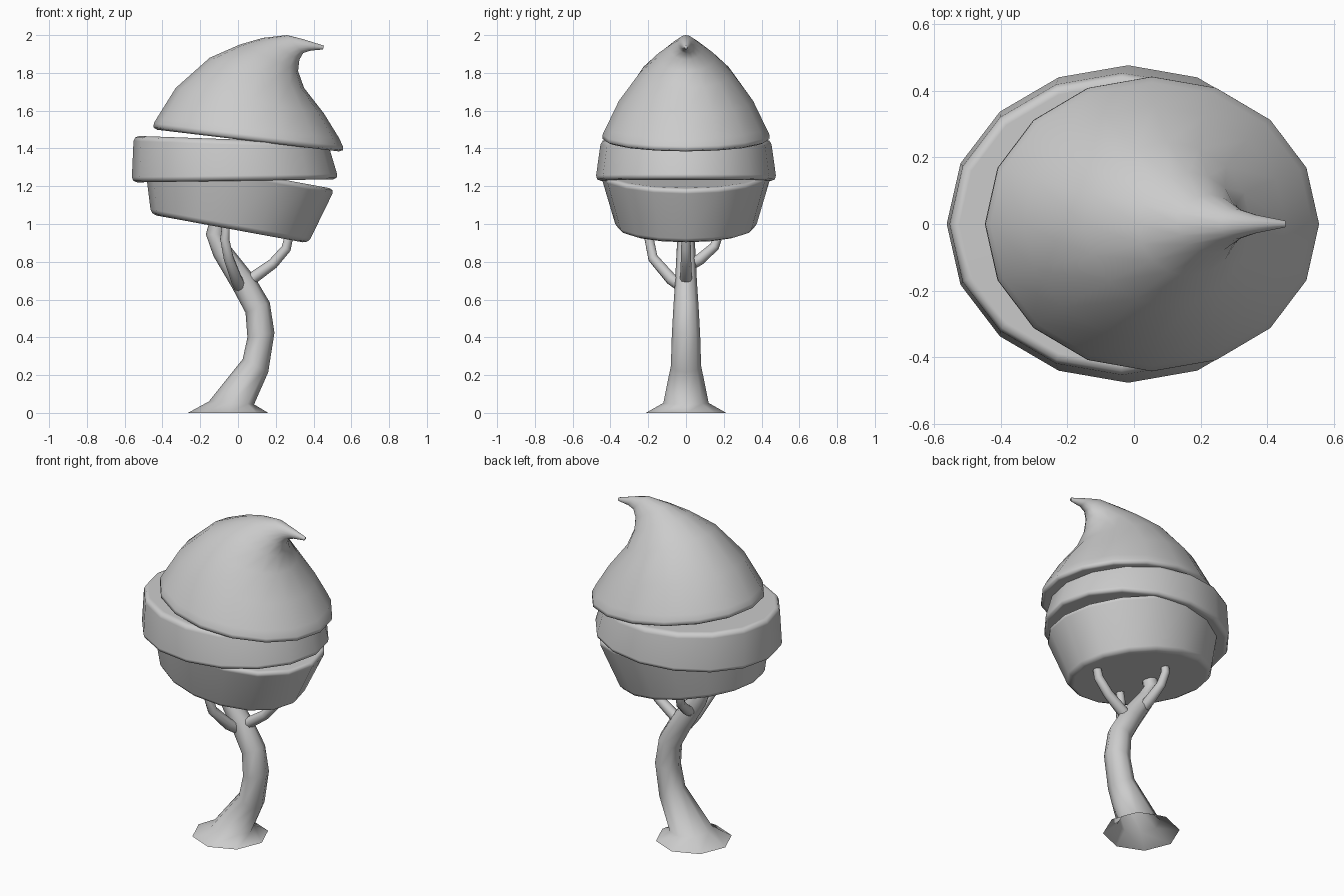
import bpy, bmesh, math
from mathutils import Vector

cube = bpy.data.objects.get("Cube")
if cube:
    bpy.data.objects.remove(cube, do_unlink=True)

grey = bpy.data.materials.new("plain grey")
grey.use_nodes = True
colour = (0.6, 0.6, 0.6, 1)
grey.diffuse_color = colour
grey.node_tree.nodes["Principled BSDF"].inputs["Base Color"].default_value = colour


def finish(obj, angle):
    """Give the part its material and smooth shading."""
    obj.data.materials.clear()
    obj.data.materials.append(grey)
    bpy.ops.object.select_all(action='DESELECT')
    obj.select_set(True)
    bpy.context.view_layer.objects.active = obj
    bpy.ops.object.shade_smooth_by_angle(angle=math.radians(angle))


def loft(name, sections, sides, rounding=(0, 0), open_bottom=False, angle=60):
    """Join tilted ellipses, each given as (left x, left z, right x, right z, half depth)."""
    bm = bmesh.new()
    rings = []
    for xl, zl, xr, zr, depth in sections:
        left, right = Vector((xl, 0, zl)), Vector((xr, 0, zr))
        mid, half = (left + right) / 2, (right - left) / 2
        ring = []
        for i in range(sides):
            a = math.tau * i / sides
            ring.append(bm.verts.new(mid + half * math.cos(a) + Vector((0, depth * math.sin(a), 0))))
        rings.append(ring)
    for low, high in zip(rings, rings[1:]):
        for i in range(sides):
            j = (i + 1) % sides
            bm.faces.new((low[i], low[j], high[j], high[i]))
    caps = [bm.faces.new(rings[-1])]
    if not open_bottom:
        caps.insert(0, bm.faces.new(rings[0][::-1]))
    # Rounded rims
    for edges, width in zip([list(cap.edges) for cap in caps], rounding):
        if width:
            bmesh.ops.bevel(bm, geom=edges, offset=width, segments=2, profile=0.5, affect='EDGES')
    mesh = bpy.data.meshes.new(name)
    bm.to_mesh(mesh)
    bm.free()
    obj = bpy.data.objects.new(name, mesh)
    bpy.context.collection.objects.link(obj)
    finish(obj, angle)
    if rounding[0]:
        obj.modifiers.new("even shading", 'WEIGHTED_NORMAL')


def branch(name, points, radii):
    """Tapered eight-sided limb along a bent path."""
    curve = bpy.data.curves.new(name, 'CURVE')
    curve.dimensions = '3D'
    curve.bevel_depth = 1
    curve.bevel_resolution = 2
    curve.use_fill_caps = True
    spline = curve.splines.new('POLY')
    spline.points.add(len(points) - 1)
    for p, co, r in zip(spline.points, points, radii):
        p.co = (*co, 1)
        p.radius = r
    obj = bpy.data.objects.new(name, curve)
    bpy.context.collection.objects.link(obj)
    bpy.ops.object.select_all(action='DESELECT')
    obj.select_set(True)
    bpy.context.view_layer.objects.active = obj
    bpy.ops.object.convert(target='MESH')
    finish(bpy.context.view_layer.objects.active, 60)


# Trunk with flared foot
loft("trunk", [
    (-0.265, 0, 0.16, 0, 0.213),
    (-0.155, 0.06, 0.085, 0.045, 0.12),
    (0.025, 0.285, 0.16, 0.215, 0.08),
    (0.05, 0.40, 0.193, 0.425, 0.075),
    (0.04, 0.53, 0.168, 0.585, 0.067),
    (-0.03, 0.66, 0.085, 0.725, 0.058),
    (-0.13, 0.83, -0.035, 0.875, 0.05),
    (-0.17, 0.945, -0.08, 0.945, 0.045),
    (-0.14, 1.06, -0.06, 1.04, 0.04),
], 8, open_bottom=True, angle=85)

# Limbs holding up the crown
branch("left_branch",
       [(0.03, 0, 0.69), (0.08, 0, 0.715), (0.185, 0, 0.79), (0.255, 0, 0.87), (0.285, 0, 1.0)],
       [0.034, 0.032, 0.028, 0.026, 0.02])
branch("front_branch",
       [(0.01, -0.02, 0.67), (-0.01, -0.08, 0.71), (-0.05, -0.175, 0.82), (-0.07, -0.195, 0.92), (-0.06, -0.2, 1.04)],
       [0.034, 0.032, 0.028, 0.026, 0.02])
branch("back_branch",
       [(-0.05, 0.01, 0.78), (-0.055, 0.07, 0.81), (-0.07, 0.15, 0.88), (-0.08, 0.175, 0.95), (-0.07, 0.18, 1.04)],
       [0.032, 0.03, 0.026, 0.024, 0.02])

# Crown tiers
loft("lower_crown", [
    (-0.46, 1.05, 0.372, 0.898, 0.367),
    (-0.5, 1.37, 0.512, 1.185, 0.457),
], 16, (0.028, 0.028))
loft("middle_crown", [
    (-0.563, 1.22, 0.533, 1.237, 0.48),
    (-0.552, 1.467, 0.475, 1.43, 0.449),
], 16, (0.028, 0.028))

# Pointed crown with curled tip
loft("top_crown", [
    (-0.463, 1.503, 0.57, 1.38, 0.457),
    (-0.43, 1.56, 0.535, 1.455, 0.425),
    (-0.33, 1.72, 0.455, 1.585, 0.355),
    (-0.15, 1.88, 0.35, 1.72, 0.245),
    (0.01, 1.95, 0.318, 1.81, 0.155),
    (0.13, 1.985, 0.325, 1.87, 0.088),
    (0.26, 2.0, 0.345, 1.905, 0.047),
    (0.34, 1.98, 0.385, 1.918, 0.028),
    (0.455, 1.944, 0.45, 1.924, 0.01),
], 16, (0.035, 0))
